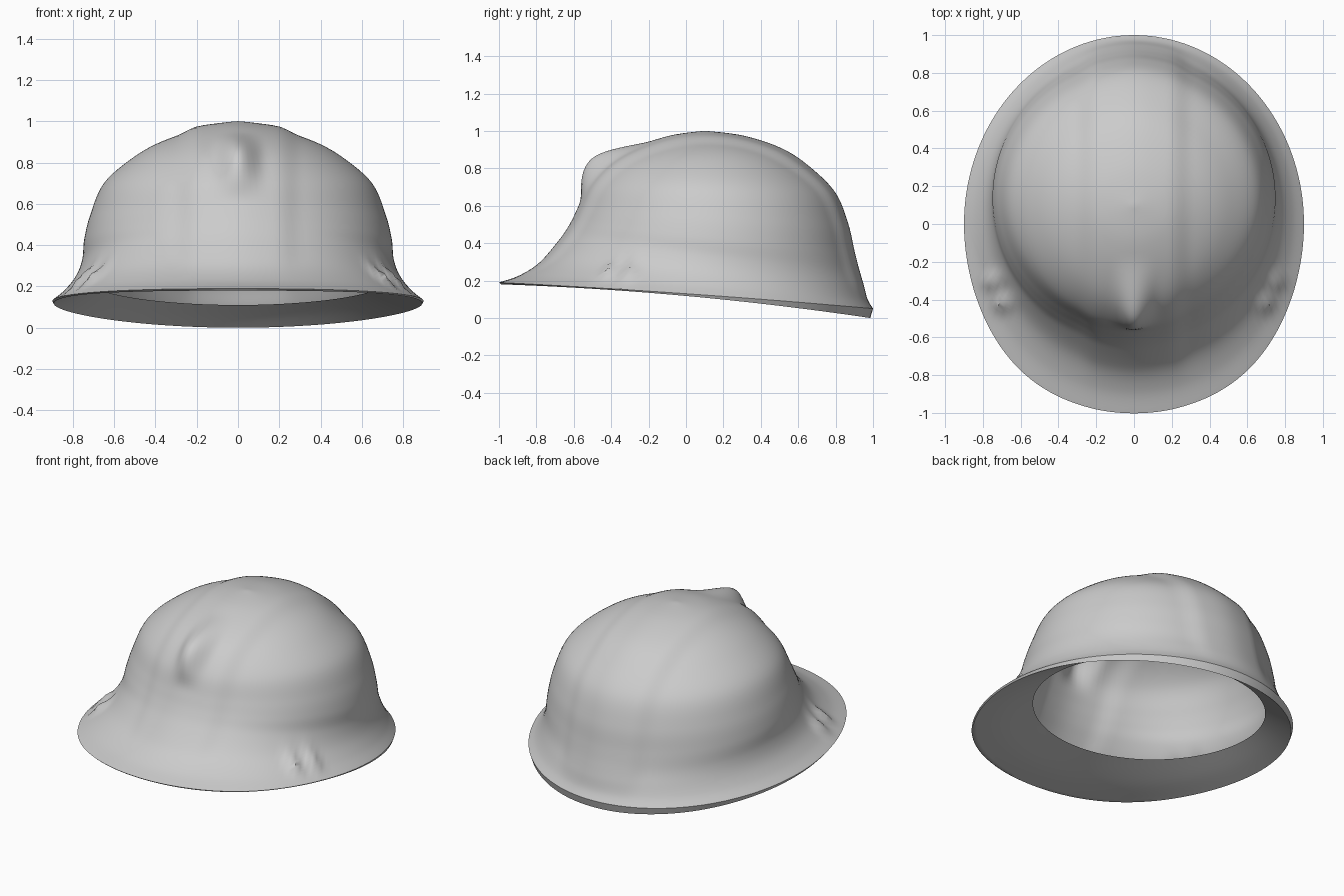
import bpy, bmesh, math
from mathutils import Vector

cube = bpy.data.objects.get("Cube")
if cube:
    bpy.data.objects.remove(cube, do_unlink=True)

SEGMENTS = 144

# Rings: half width, front y, back y, then z at front, middle, back
DOME = [
    (.90, -1.0, 1.0, .19, .13, .05),
    (.84, -.88, .968, .23, .18, .10),
    (.785, -.755, .938, .305, .25, .17),
    (.755, -.65, .905, .42, .33, .25),
    (.745, -.595, .875, .50, .43, .36),
    (.715, -.555, .842, .58, .55, .50),
    (.65, -.50, .775, .70, .70, .66),
    (.515, -.40, .645, .81, .82, .79),
    (.375, -.26, .50, .89, .90, .885),
    (.20, -.08, .30, .95, .955, .95),
    (0, .10, .10, .975, .975, .975),
]
UNDERSIDE = [
    (.893, -.99, .985, .18, .118, 0),
    (.79, -.80, .925, .20, .155, .05),
    (.68, -.56, .84, .25, .20, .11),
]


def smooth(low, high, value):
    t = min(1, max(0, (value - low) / (high - low)))
    return t * t * (3 - 2 * t)


def refine(rings, steps):
    """Catmull-Rom interpolation between the given rings."""
    result = []
    last = len(rings) - 1
    for i in range(last):
        quad = [rings[max(0, min(last, i + k))] for k in (-1, 0, 1, 2)]
        for s in range(steps):
            t = s / steps
            result.append([
                b + t / 2 * (c - a + t * (2 * a - 5 * b + 4 * c - d
                                          + t * (3 * (b - c) + d - a)))
                for a, b, c, d in zip(*quad)])
    return result + [rings[-1]]


def ring_point(ring, angle):
    width, front, back, z_front, z_mid, z_back = ring
    s = (1 - math.cos(angle)) / 2
    z = z_front * (1 - s) + z_back * s
    z += 4 * s * (1 - s) * (z_mid - (z_front + z_back) / 2)
    # The brim is fuller towards the front corners
    fuller = 1 + .12 * max(0, math.cos(angle)) ** 3 * smooth(.65, .9, width)
    return Vector((width * fuller * math.sin(angle), front + (back - front) * s, z))


def shape_dome(p):
    """Raise the crest band, the front peak and the side lugs."""
    x, y, z = p
    ax = abs(x)
    out = (p - Vector((0, .1, .4))).normalized()
    crest = (1 - smooth(.18, .31, ax)) * smooth(.15, .36, z + .1 * smooth(0, .5, y))
    moved = p + out * (.020 + .006 * math.exp(-(ax / .12) ** 2)) * crest
    # Pointed peak at the front of the crest
    peak = (1 - smooth(0, .13, ax)) * smooth(.60, .82, z) * smooth(-.16, -.40, y)
    moved += Vector((0, -.085, .025)) * peak
    # Pair of soft fins with a slot between them on each side of the brim
    along = (ax - .72) * .45 + (y + .36) * .9
    across = (ax - .72) * .9 - (y + .36) * .45
    fins = sum(math.exp(-((along - c) / .035) ** 2) for c in (-.065, .065))
    fins *= math.exp(-(across / .06) ** 2) * (1 - smooth(.3, .45, z))
    return moved + Vector((math.copysign(.016, x), -.006, .024)) * fins


def add_sheet(bm, rings, shaper=None):
    grid = []
    for ring in rings:
        row = []
        for i in range(SEGMENTS):
            p = ring_point(ring, math.tau * i / SEGMENTS)
            row.append(bm.verts.new(shaper(p) if shaper else p))
        grid.append(row)
    for lower, upper in zip(grid, grid[1:]):
        for i in range(SEGMENTS):
            j = (i + 1) % SEGMENTS
            bm.faces.new((lower[i], lower[j], upper[j], upper[i]))


def make_object(name, sheets, material):
    bm = bmesh.new()
    for rings, shaper in sheets:
        add_sheet(bm, rings, shaper)
    bmesh.ops.remove_doubles(bm, verts=bm.verts, dist=.0002)
    bmesh.ops.recalc_face_normals(bm, faces=bm.faces)
    mesh = bpy.data.meshes.new(name)
    bm.to_mesh(mesh)
    bm.free()
    mesh.materials.append(material)
    obj = bpy.data.objects.new(name, mesh)
    bpy.context.collection.objects.link(obj)
    bpy.ops.object.select_all(action='DESELECT')
    obj.select_set(True)
    bpy.context.view_layer.objects.active = obj
    bpy.ops.object.shade_smooth_by_angle(angle=math.radians(50))


grey = bpy.data.materials.new("light grey")
grey.use_nodes = True
grey.diffuse_color = (.6, .6, .6, 1)
grey.node_tree.nodes["Principled BSDF"].inputs["Base Color"].default_value = (.6, .6, .6, 1)

# Dome shell, brim edge and brim underside as one open shell
make_object("hard_hat_shell", [
    (refine(DOME, 6), shape_dome),
    ([DOME[0], UNDERSIDE[0]], None),
    (refine(UNDERSIDE, 5), None),
], grey)
